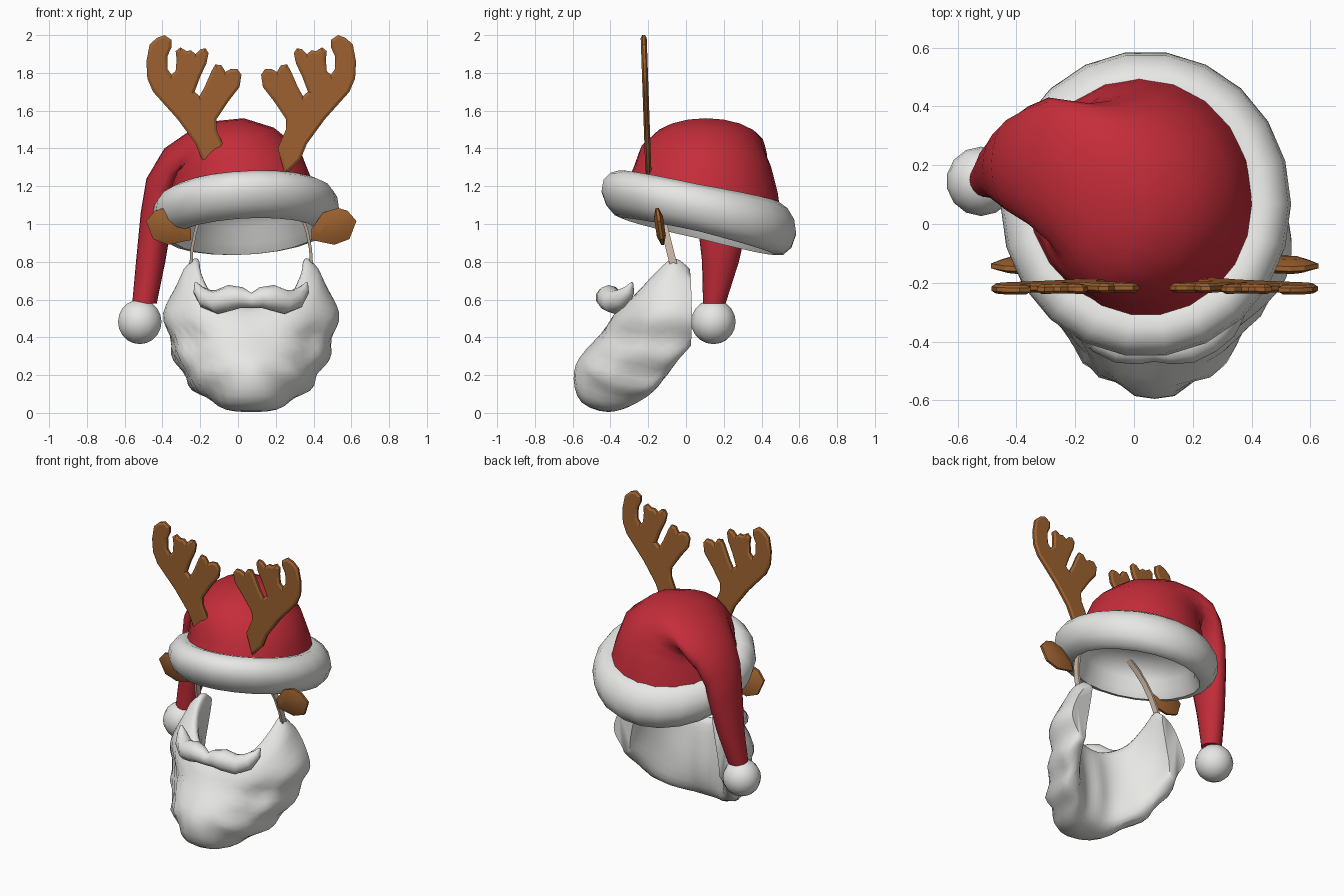
import bpy, bmesh, math
from mathutils import Vector

if "Cube" in bpy.data.objects:
    bpy.data.objects.remove(bpy.data.objects["Cube"])

C = 0.07  # symmetry line of beard, antlers and ears


def material(name, rgb):
    m = bpy.data.materials.new(name)
    m.diffuse_color = (*rgb, 1)
    m.use_nodes = True
    m.node_tree.nodes["Principled BSDF"].inputs["Base Color"].default_value = m.diffuse_color
    return m


RED = material("red felt", (0.56, 0.026, 0.042))
WHITE = material("white fur", (0.8, 0.8, 0.78))
BROWN = material("antler brown", (0.35, 0.125, 0.03))
BEIGE = material("beige band", (0.6, 0.48, 0.38))


def finish(bm, name, mat, angle=60):
    bmesh.ops.recalc_face_normals(bm, faces=bm.faces[:])
    me = bpy.data.meshes.new(name)
    bm.to_mesh(me)
    bm.free()
    me.materials.append(mat)
    ob = bpy.data.objects.new(name, me)
    bpy.context.collection.objects.link(ob)
    bpy.ops.object.select_all(action='DESELECT')
    ob.select_set(True)
    bpy.context.view_layer.objects.active = ob
    bpy.ops.object.shade_smooth_by_angle(angle=math.radians(angle))
    return ob


def loft(name, rings, mat, cap_start=True, cap_end=True, angle=60):
    """Skin a list of equal-length closed rings."""
    bm = bmesh.new()
    vs = [[bm.verts.new(p) for p in ring] for ring in rings]
    n = len(vs[0])
    for a, b in zip(vs, vs[1:]):
        for i in range(n):
            j = (i + 1) % n
            bm.faces.new((a[i], a[j], b[j], b[i]))
    if cap_start:
        bm.faces.new(vs[0])
    if cap_end:
        bm.faces.new(vs[-1])
    return finish(bm, name, mat, angle)


def plate(name, outline, y0, z0, lean, half, inset, depth, side):
    """Flat cut-out in the xz plane with softened rims."""
    bm = bmesh.new()
    a, b = [[bm.verts.new((C + side * (x - C), y0 + off + lean * (z - z0), z))
             for x, z in outline] for off in (-half, half)]
    n = len(a)
    ends = [bm.faces.new(a), bm.faces.new(b)]
    for i in range(n):
        j = (i + 1) % n
        bm.faces.new((a[i], a[j], b[j], b[i]))
    bmesh.ops.recalc_face_normals(bm, faces=bm.faces[:])
    bmesh.ops.inset_region(bm, faces=ends, thickness=inset, depth=depth, use_even_offset=True)
    return finish(bm, name, BROWN, 25)


def spline(pts, steps, closed):
    """Catmull-Rom refinement of a list of vectors."""
    n, out = len(pts), []
    get = (lambda i: pts[i % n]) if closed else (lambda i: pts[max(0, min(n - 1, i))])
    for i in range(n if closed else n - 1):
        p, q, r, s = (get(i + k) for k in (-1, 0, 1, 2))
        for k in range(steps):
            t = k / steps
            out.append(.5 * (2 * q + (r - p) * t + (2 * p - 5 * q + 4 * r - s) * t * t
                             + (3 * q - p - 3 * r + s) * t ** 3))
    return out if closed else out + [pts[-1]]


# Hat: rings fanning round the fold (outer x, z, inner x, z, min y, max y)
hat = [(.43, 1.08, -.37, 1.08, -.33, .51), (.385, 1.25, -.36, 1.17, -.30, .485),
       (.325, 1.40, -.35, 1.21, -.275, .45), (.19, 1.51, -.34, 1.24, -.25, .42),
       (.03, 1.56, -.33, 1.27, -.20, .41), (-.12, 1.545, -.32, 1.27, -.13, .42),
       (-.26, 1.49, -.32, 1.24, -.06, .43), (-.39, 1.40, -.33, 1.19, 0, .40),
       (-.485, 1.24, -.345, 1.10, .04, .36), (-.515, 1.06, -.355, .98, .06, .33),
       (-.54, .80, -.385, .80, .085, .28), (-.56, .58, -.43, .58, .09, .21)]
rings = []
for k, (ox, oz, ix, iz, y0, y1) in enumerate(hat):
    ring = []
    for i in range(20):
        t = math.tau * i / 20
        c, s = (1 + math.cos(t)) / 2, math.sin(t)
        y = (y0 + y1) / 2 + s * (y1 - y0) / 2
        tilt = -0.2 * (y - .07) * max(0, 1 - k / 2)
        ring.append((ix + (ox - ix) * c, y, iz + (oz - iz) * c + tilt))
    rings.append(ring)
loft("hat", rings, RED, cap_start=False)

# Fur brim and lining: one tilted lathe (radius, height)
brim = [(.375, .12), (.42, .13), (.47, .105), (.505, .06), (.515, 0), (.49, -.065), (.445, -.108),
        (.40, -.118), (.37, -.07), (.35, 0), (.30, .075), (.17, .12), (.02, .13)]
rings = []
for r, h in brim:
    ring = []
    for i in range(22):
        t = math.tau * i / 22
        x, y = .96 * r * math.cos(t), r * math.sin(t)
        h2 = h * (1 + .35 * max(0, y))
        ring.append((.04 + x, .068 + y * 1.01, 1.06 + h2 - .22 * y + .05 * x))
    rings.append(ring)
loft("hat_brim", rings, WHITE, cap_start=False)

# Pompom
bm = bmesh.new()
bmesh.ops.create_uvsphere(bm, u_segments=14, v_segments=10, radius=.118)
bmesh.ops.translate(bm, vec=(-.52, .145, .482), verts=bm.verts[:])
finish(bm, "pompom", WHITE)

# Beard: sections (radius, height) at angles from the front, mirrored
beard = {
    0: [(.30, .55), (.36, .53), (.45, .42), (.56, .29), (.585, .18),
        (.54, .055), (.40, .005), (.28, .06), (.24, .22), (.26, .42)],
    20: [(.31, .57), (.37, .56), (.45, .43), (.53, .30), (.55, .19),
         (.49, .06), (.36, .015), (.28, .08), (.26, .24), (.28, .43)],
    42: [(.31, .63), (.37, .62), (.44, .50), (.46, .35), (.485, .24),
         (.42, .11), (.34, .06), (.27, .11), (.27, .28), (.29, .46)],
    62: [(.30, .74), (.35, .73), (.43, .60), (.475, .47), (.46, .34),
         (.41, .20), (.36, .13), (.29, .17), (.29, .35), (.29, .55)],
    78: [(.28, .80), (.33, .80), (.40, .66), (.465, .53), (.455, .40),
         (.42, .28), (.37, .24), (.31, .28), (.31, .43), (.29, .62)],
    94: [(.28, .75), (.31, .75), (.38, .66), (.435, .53), (.44, .44),
         (.41, .38), (.38, .355), (.34, .37), (.33, .46), (.30, .62)]}
angles = sorted({s * k for k in beard for s in (-1, 1)})
cols = [spline([Vector((a, *beard[abs(a)][i])) for a in angles], 3, False) for i in range(10)]
rings = []
for j in range(len(cols[0])):
    ring = []
    for i, (a, r, z) in enumerate(spline([col[j] for col in cols], 3, True)):
        t = math.radians(a)
        if 3 < i < 20:  # grooves between the locks, fanning from the mouth
            dx = r * math.sin(t)
            fan = math.degrees(math.atan2(abs(dx), .42 - z))
            groove = sum(math.exp(-((fan - f) / 9) ** 2) for f in (33, 60, 86))
            amount = min(1, math.hypot(dx, .42 - z) / .3)
            r += .012 * amount - .032 * groove * amount
            z += .015 * groove * amount * (z < .2)
        ring.append((C + r * math.sin(t), -r * math.cos(t), max(z, .005)))
    rings.append(ring)
loft("beard", rings, WHITE)

# Moustache: tapered tube (offset x, y, z, radius), mirrored
half = [(0, -.43, .595, .04), (.05, -.425, .61, .055), (.11, -.41, .61, .068),
        (.18, -.38, .588, .064), (.24, -.34, .605, .052), (.28, -.30, .65, .03),
        (.295, -.285, .69, .006)]
path = [(-x, y, z, r) for x, y, z, r in half[:0:-1]] + half
pts = [Vector((C + p[0], p[1], p[2])) for p in path]
rings = []
for i, p in enumerate(pts):
    d = (pts[min(i + 1, len(pts) - 1)] - pts[max(i - 1, 0)]).normalized()
    u = d.cross(Vector((0, 1, 0))).normalized()
    v = d.cross(u)
    rings.append([p + path[i][3] * (u * math.cos(math.tau * k / 10) + v * math.sin(math.tau * k / 10))
                  for k in range(10)])
loft("moustache", rings, WHITE)

# Headband arch joining the beard tips
rings = []
for i in range(17):
    t = math.pi * i / 16
    ring = []
    for dr, dy in ((-.008, -.02), (.008, -.02), (.008, .02), (-.008, .02)):
        z = .77 + (.5 + dr) * math.sin(t)
        ring.append((C + (.32 + dr) * math.cos(t), -.07 - .25 * (z - .8) + dy, z))
    rings.append(ring)
loft("headband", rings, BEIGE, angle=40)

# Antlers and ears
antler = [(-.19, 1.34), (-.225, 1.425), (-.32, 1.555), (-.45, 1.70), (-.48, 1.77), (-.485, 1.86),
          (-.468, 1.95), (-.43, 1.985), (-.39, 2.0), (-.352, 1.975), (-.352, 1.935), (-.373, 1.89),
          (-.373, 1.82), (-.352, 1.79), (-.33, 1.81), (-.325, 1.87), (-.33, 1.915), (-.305, 1.935),
          (-.272, 1.915), (-.25, 1.92), (-.225, 1.90), (-.20, 1.925), (-.172, 1.93), (-.156, 1.905),
          (-.167, 1.85), (-.20, 1.78), (-.23, 1.70), (-.204, 1.677), (-.177, 1.725), (-.14, 1.81),
          (-.12, 1.845), (-.087, 1.84), (-.066, 1.805), (-.04, 1.82), (-.003, 1.82), (.018, 1.79),
          (.008, 1.725), (-.05, 1.65), (-.114, 1.555), (-.114, 1.50), (-.07, 1.40), (-.11, 1.26)]
ear = [(.39, .975), (.45, 1.06), (.53, 1.085), (.58, 1.07), (.627, 1.016),
       (.59, .92), (.51, .89), (.39, .915)]
for side, label in ((1, "left"), (-1, "right")):
    plate("antler_" + label, antler, -.20, 1.3, -.035, .007, .014, .009, side)
    plate("ear_" + label, ear, -.138, .985, -.15, .008, .045, .016, -side)
